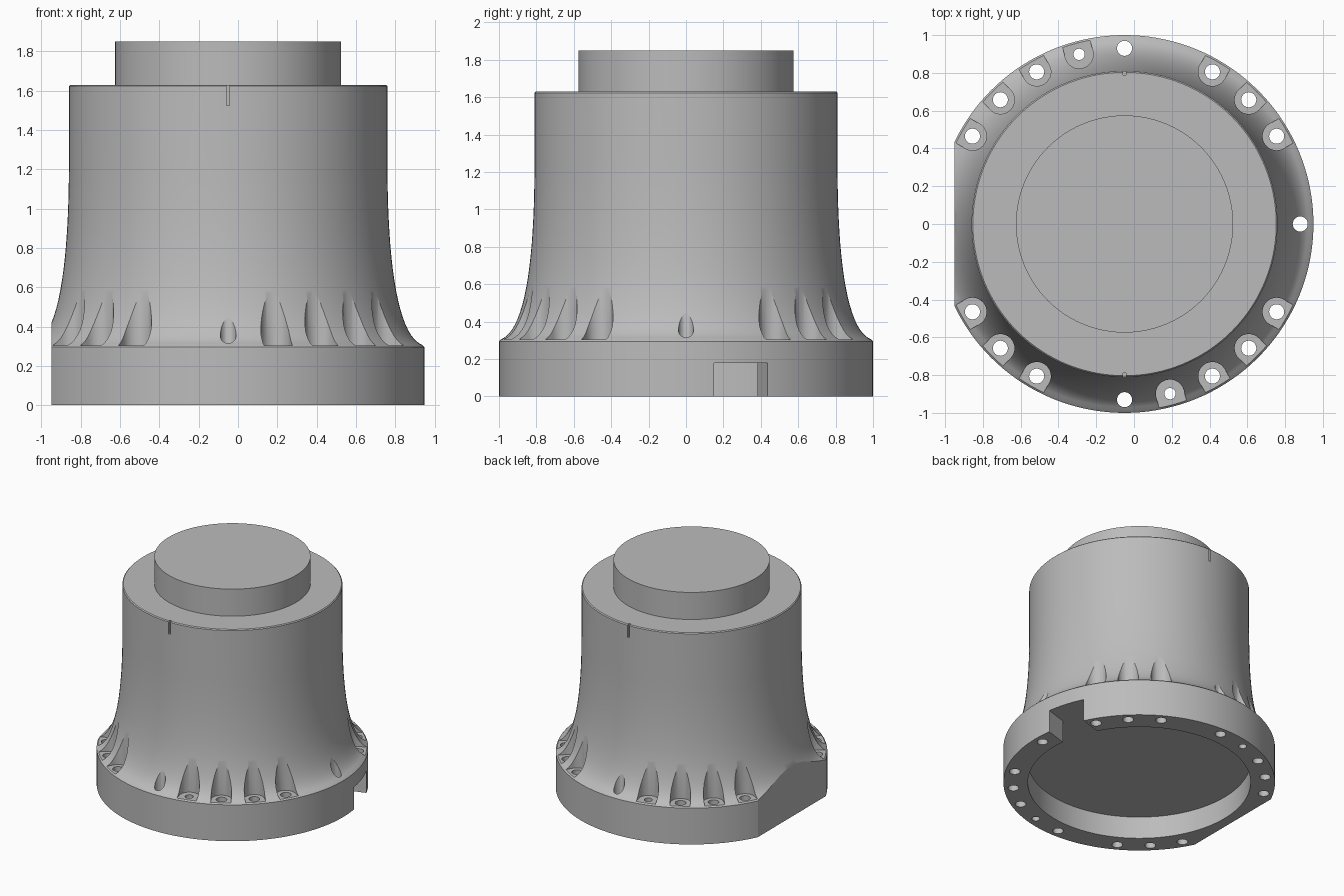
import bpy, bmesh
from math import cos, sin, pi, radians
from mathutils import Matrix, Vector
from mathutils.geometry import interpolate_bezier

if "Cube" in bpy.data.objects:
    bpy.data.objects.remove(bpy.data.objects["Cube"])

AXIS = Matrix.Translation((-0.05, 0, 0))   # the turned axis sits left of the box centre
BOLT_R = 0.93

grey = bpy.data.materials.new("plain_grey")
grey.use_nodes = True
grey.diffuse_color = (0.5, 0.5, 0.5, 1)
grey.node_tree.nodes["Principled BSDF"].inputs["Base Color"].default_value = grey.diffuse_color


def make_object(name, bm):
    bmesh.ops.remove_doubles(bm, verts=bm.verts, dist=1e-5)
    bmesh.ops.recalc_face_normals(bm, faces=bm.faces)
    mesh = bpy.data.meshes.new(name)
    bm.to_mesh(mesh)
    bm.free()
    mesh.materials.append(grey)
    obj = bpy.data.objects.new(name, mesh)
    bpy.context.collection.objects.link(obj)
    return obj


def lathe(name, profile, segments=144):
    bm = bmesh.new()
    verts = [bm.verts.new((r, 0, z)) for r, z in profile]
    edges = [bm.edges.new(pair) for pair in zip(verts, verts[1:])]
    bmesh.ops.spin(bm, geom=verts + edges, cent=(0, 0, 0), axis=(0, 0, 1),
                   angle=2 * pi, steps=segments, use_duplicate=False)
    bm.transform(AXIS)
    return make_object(name, bm)


def prism(outline, z0, z1, angle=0):
    """Extrude a flat outline upward and turn it about the body axis."""
    bm = bmesh.new()
    face = bm.faces.new([bm.verts.new((x, y, z0)) for x, y in outline])
    top = bmesh.ops.extrude_face_region(bm, geom=[face])["geom"]
    for v in top:
        if isinstance(v, bmesh.types.BMVert):
            v.co.z = z1
    bm.transform(AXIS @ Matrix.Rotation(radians(angle), 4, "Z"))
    return make_object("cutter", bm)


def rect(x0, x1, half):
    return [(x0, -half), (x1, -half), (x1, half), (x0, half)]


def arc(radius, start, end, steps):
    angles = [radians(start + (end - start) * i / steps) for i in range(steps + 1)]
    return [(BOLT_R + radius * cos(a), radius * sin(a)) for a in angles]


def cut(target, cutter):
    cutter.hide_render = True
    mod = target.modifiers.new("cut", "BOOLEAN")
    mod.operation = "DIFFERENCE"
    mod.solver = "EXACT"
    mod.object = cutter
    bpy.context.view_layer.objects.active = target
    bpy.ops.object.modifier_apply(modifier=mod.name)
    bpy.data.objects.remove(cutter)


# Bell-shaped housing with a shallow recess underneath
flare = interpolate_bezier(Vector((0.99, 0.305)), Vector((0.855, 0.36)),
                           Vector((0.81, 0.75)), Vector((0.81, 1.25)), 20)
profile = [(0, 0.18), (0.82, 0.18), (0.82, 0), (1, 0), (1, 0.295)]
profile += [(p.x, p.y) for p in flare]
profile += [(0.81, 1.623), (0.803, 1.63), (0, 1.63)]
housing = lathe("housing", profile)

# Flat side on the flange
cut(housing, prism(rect(-1.3, -0.9, 1.2), -0.1, 1.2))

# Bolt pockets, open outward, and their through holes
quarter = (30, 45, 60)
large = [a for q in quarter for a in (q, 180 - q, -q, q - 180)]
small = [105, -75]
pocket = [(1.25, 0.075)] + arc(0.075, 90, 270, 16) + [(1.25, -0.075)]
for a in large + small:
    cut(housing, prism(pocket, 0.305, 0.95, a))
for a in large + small + [0, 90, -90]:
    radius = 0.03 if a in small else 0.04
    cut(housing, prism(arc(radius, 0, 345, 23), -0.1, 0.95, a))

# Radial notch through the bottom rim
cut(housing, prism(rect(0.7, 1.2, 0.15), -0.1, 0.18, 17.2))

# Thin alignment slots at the upper rim, front and back
for a in (90, -90):
    cut(housing, prism(rect(0.79, 0.9, 0.008), 1.525, 1.7, a))

# Raised round boss on top
boss = lathe("top_boss", [(0, 1.63), (0.575, 1.63), (0.575, 1.85), (0, 1.85)], 96)

# Smooth turned surfaces, crisp machined edges
bpy.ops.object.select_all(action="DESELECT")
for obj in (housing, boss):
    obj.select_set(True)
bpy.context.view_layer.objects.active = housing
bpy.ops.object.shade_smooth_by_angle(angle=radians(25))
